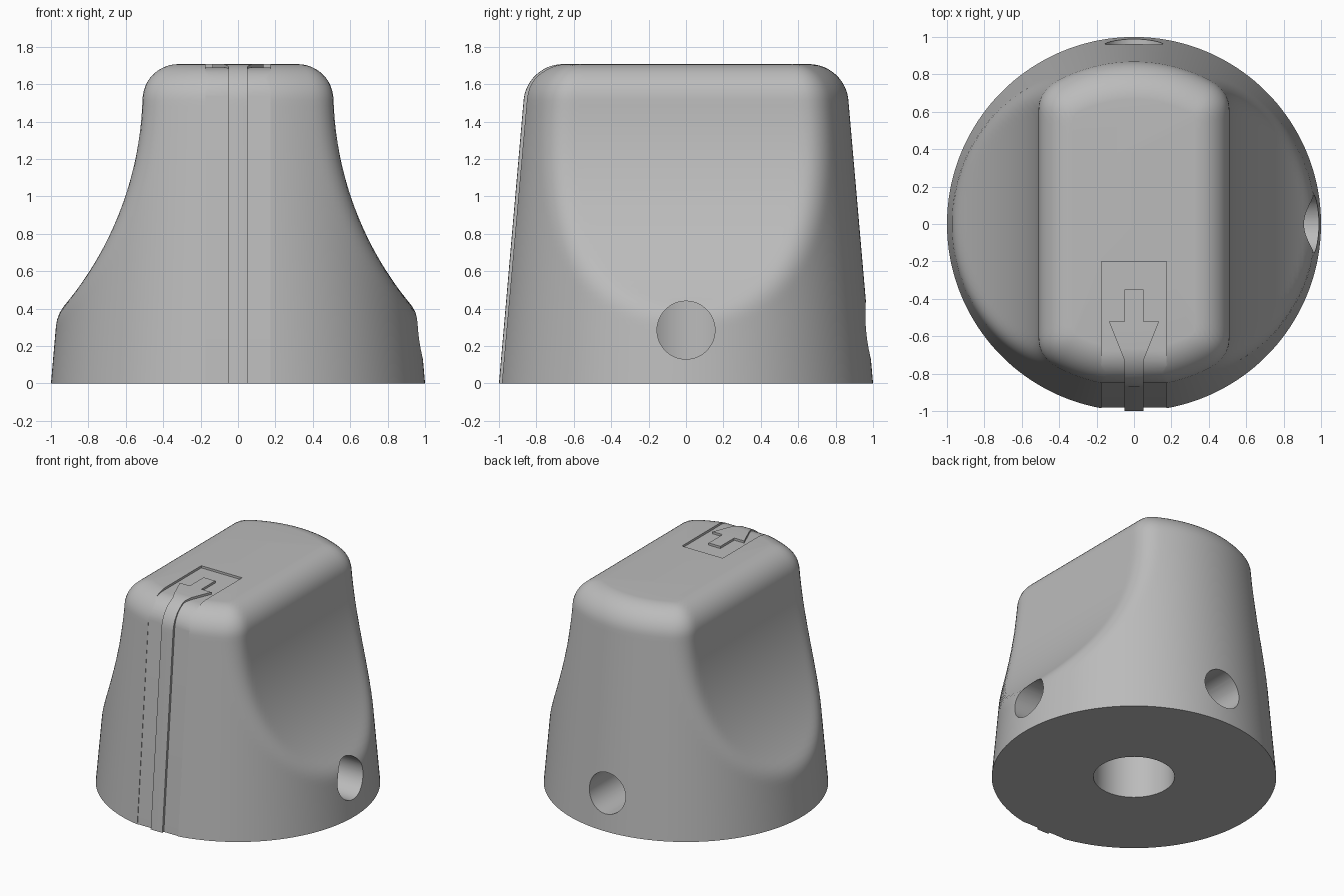
import bpy, bmesh, math
from mathutils import Matrix

HEIGHT, TAPER, ROUND = 1.707, 0.087, 0.19
ARC_X, ARC_Z, ARC_R = 2.31, 1.57, 1.8      # side scallop arc

if "Cube" in bpy.data.objects:
    bpy.data.objects.remove(bpy.data.objects["Cube"], do_unlink=True)

grey = bpy.data.materials.new("knob grey")
grey.use_nodes = True
grey.diffuse_color = (0.5, 0.5, 0.5, 1)
grey.node_tree.nodes["Principled BSDF"].inputs["Base Color"].default_value = (0.5, 0.5, 0.5, 1)


def finish(name, bm):
    bmesh.ops.recalc_face_normals(bm, faces=bm.faces)
    mesh = bpy.data.meshes.new(name)
    bm.to_mesh(mesh)
    bm.free()
    obj = bpy.data.objects.new(name, mesh)
    bpy.context.collection.objects.link(obj)
    mesh.materials.append(grey)
    return obj


def prism(name, points, offset):
    """Extrude a closed 3D outline along an offset."""
    bm = bmesh.new()
    face = bm.faces.new([bm.verts.new(p) for p in points])
    new = bmesh.ops.extrude_face_region(bm, geom=[face])["geom"]
    bmesh.ops.translate(bm, vec=offset, verts=[v for v in new if isinstance(v, bmesh.types.BMVert)])
    return finish(name, bm)


def cylinder(name, radius, length, matrix):
    bm = bmesh.new()
    bmesh.ops.create_cone(bm, cap_ends=True, segments=64, radius1=radius, radius2=radius,
                          depth=length, matrix=matrix)
    return finish(name, bm)


def subtract(target, cutter):
    cutter.hide_render = True
    mod = target.modifiers.new("cut", 'BOOLEAN')
    mod.operation, mod.solver, mod.object = 'DIFFERENCE', 'EXACT', cutter
    bpy.context.view_layer.objects.active = target
    bpy.ops.object.modifier_apply(modifier=mod.name)
    bpy.data.objects.remove(cutter, do_unlink=True)


def rounded(a, b, k):
    """Distance to two walls joined by a fillet; k is the cosine between their normals."""
    u, v = a + ROUND, b + ROUND
    if u > k * v and v > k * u and k < 0.999:
        return math.sqrt((u * u + v * v - 2 * u * v * k) / (1 - k * k)) - ROUND
    return max(a, b)


def distance(x, y, z):
    """Tapered cone, scooped on both sides, with a rounded top."""
    x, rho = abs(x), math.hypot(x, y)
    cone = (rho - 1 + TAPER * z) / math.hypot(1, TAPER)
    dx, dz = ARC_X - x, max(ARC_Z - z, 0)
    d = math.hypot(dx, dz)
    k = (x / rho * dx + TAPER * dz) / d
    return rounded(rounded(cone, ARC_R - d, k), z - HEIGHT, 0)


def surface_radius(c, s, z):
    low, high = 0.1, 1.1
    for _ in range(24):
        mid = (low + high) / 2
        if distance(mid * c, mid * s, z) < 0:
            low = mid
        else:
            high = mid
    return low


# Body: stacked rings, capped at both ends
SIDES, STEPS, CAP = 180, 44, 12
levels = [(HEIGHT - ROUND) * i / STEPS for i in range(STEPS)]
levels += [HEIGHT - ROUND + ROUND * math.sin(math.pi / 2 * i / CAP) for i in range(CAP)]
levels.append(HEIGHT - 0.0001)
bm = bmesh.new()
rings = []
for z in levels:
    ring = []
    for i in range(SIDES):
        c, s = math.cos(math.tau * i / SIDES), math.sin(math.tau * i / SIDES)
        r = surface_radius(c, s, z)
        ring.append(bm.verts.new((r * c, r * s, z)))
    rings.append(ring)
for lower, upper in zip(rings, rings[1:]):
    for i in range(SIDES):
        j = (i + 1) % SIDES
        bm.faces.new((lower[i], lower[j], upper[j], upper[i]))
bm.faces.new(rings[0][::-1])
bm.faces.new(rings[-1])
knob = finish("knob_body", bm)

# Pointer channel: shallow strip down the front, leaving the arrow standing
FLOOR, INSET = 1.69, 0.17
profile = [(-0.2, 2), (-1.2, 2), (-1.2, -0.1), (-0.98 - TAPER * 0.1, -0.1)]
for i in range(13):
    t = math.radians(175 - 85 * i / 12)
    profile.append((-0.677 + INSET * math.cos(t), FLOOR - INSET + INSET * math.sin(t)))
profile.append((-0.2, FLOOR))
channel = prism("channel_cutter", [(-0.175, y, z) for y, z in profile], (0.35, 0, 0))
half = [(0.05, -1.4), (0.05, -0.73), (0.135, -0.52), (0.05, -0.52), (0.05, -0.35)]
outline = half + [(-x, y) for x, y in reversed(half)]
subtract(channel, prism("arrow", [(x, y, -0.3) for x, y in outline], (0, 0, 3)))
subtract(knob, channel)

# Shaft bore and the two set-screw holes
subtract(knob, cylinder("bore_cutter", 0.285, 2.2, Matrix.Identity(4)))
for name, axis, place in (("side_hole", 'Y', (0.6, 0, 0.285)), ("back_hole", 'X', (0, 0.6, 0.285))):
    turn = Matrix.Translation(place) @ Matrix.Rotation(math.pi / 2, 4, axis)
    subtract(knob, cylinder(name, 0.155, 1.1, turn))

bpy.ops.object.select_all(action='DESELECT')
knob.select_set(True)
bpy.context.view_layer.objects.active = knob
bpy.ops.object.shade_smooth_by_angle(angle=math.radians(30))
